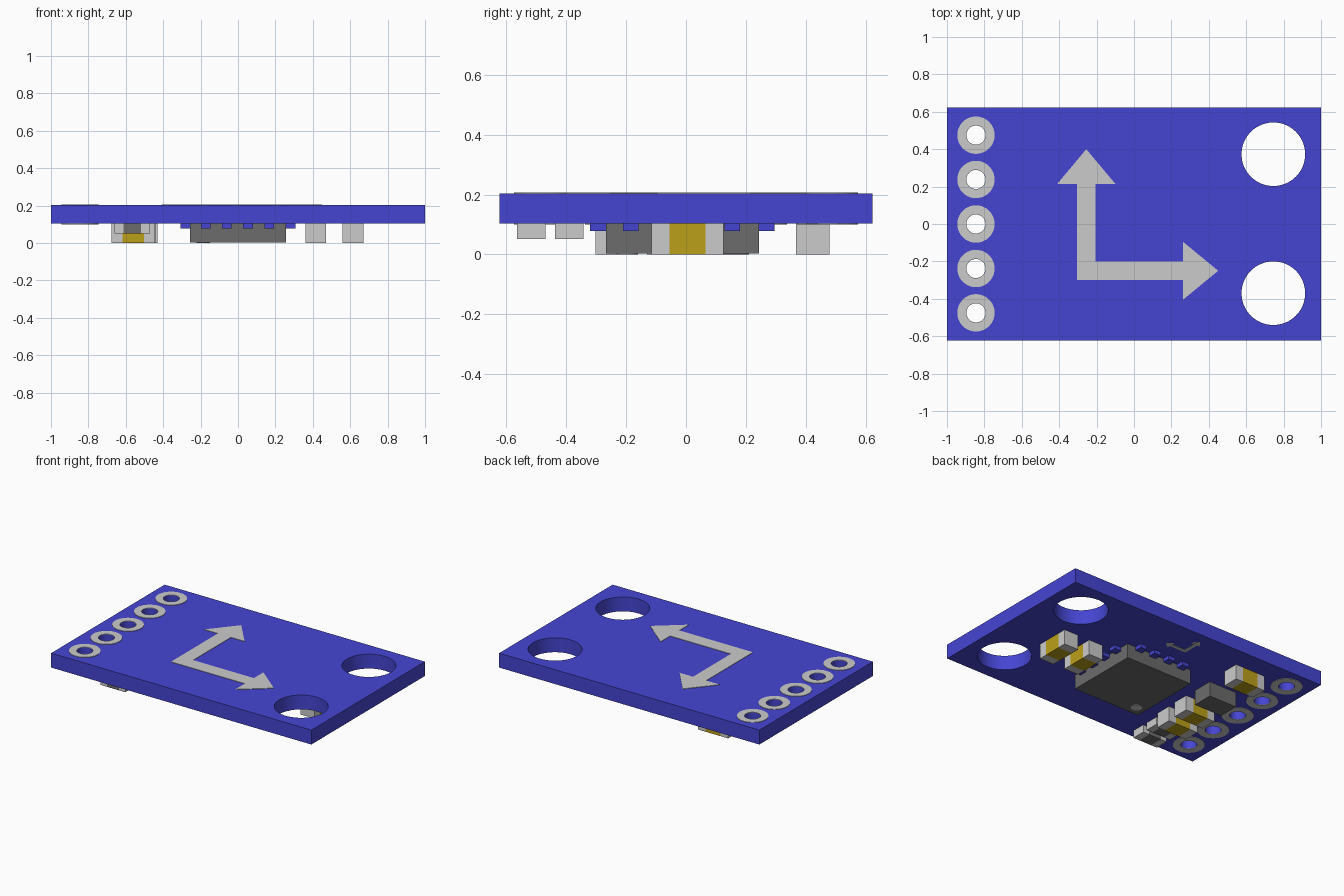
import bpy, bmesh, math

if "Cube" in bpy.data.objects:
    bpy.data.objects.remove(bpy.data.objects["Cube"])


def material(name, rgb):
    m = bpy.data.materials.new(name)
    m.diffuse_color = (*rgb, 1)
    m.use_nodes = True
    m.node_tree.nodes["Principled BSDF"].inputs["Base Color"].default_value = m.diffuse_color
    return m


BLUE = material("board_blue", (0.06, 0.06, 0.65))
DARK = material("chip_dark", (0.15, 0.15, 0.15))
GOLD = material("capacitor_gold", (0.50, 0.35, 0.01))


def circle(x, y, r, n=40):
    return [(x + r * math.cos(2 * math.pi * i / n),
             y + r * math.sin(2 * math.pi * i / n)) for i in range(n)]


def plate(name, loops, z0, z1, mat=None):
    """Flat plate from closed outlines; nested outlines become holes."""
    cu = bpy.data.curves.new(name, 'CURVE')
    cu.dimensions, cu.fill_mode, cu.extrude = '2D', 'BOTH', (z1 - z0) / 2
    for pts in loops:
        sp = cu.splines.new('POLY')
        sp.points.add(len(pts) - 1)
        for p, (x, y) in zip(sp.points, pts):
            p.co = (x, y, 0, 1)
        sp.use_cyclic_u = True
    ob = bpy.data.objects.new(name, cu)
    bpy.context.collection.objects.link(ob)
    ob.location.z = (z0 + z1) / 2
    bpy.ops.object.select_all(action='DESELECT')
    bpy.context.view_layer.objects.active = ob
    ob.select_set(True)
    bpy.ops.object.convert(target='MESH')
    ob = bpy.context.object
    bm = bmesh.new()
    bm.from_mesh(ob.data)
    bmesh.ops.remove_doubles(bm, verts=bm.verts, dist=1e-5)
    bmesh.ops.recalc_face_normals(bm, faces=bm.faces)
    bm.to_mesh(ob.data)
    bm.free()
    bpy.ops.object.shade_smooth_by_angle(angle=math.radians(30))
    ob.data.materials.clear()
    if mat:
        ob.data.materials.append(mat)
    return ob


def box(name, x0, x1, y0, y1, z0, z1, mat=None):
    me = bpy.data.meshes.new(name)
    bm = bmesh.new()
    bmesh.ops.create_cube(bm, size=1)
    bmesh.ops.scale(bm, verts=bm.verts, vec=(x1 - x0, y1 - y0, z1 - z0))
    bm.to_mesh(me)
    bm.free()
    ob = bpy.data.objects.new(name, me)
    ob.location = ((x0 + x1) / 2, (y0 + y1) / 2, (z0 + z1) / 2)
    bpy.context.collection.objects.link(ob)
    if mat:
        me.materials.append(mat)


def component(name, x0, x1, y0, y1, z0, mat, axis):
    """Surface part: coloured body between two grey end terminals."""
    lo, hi = (x0, x1) if axis == 'x' else (y0, y1)
    t = (hi - lo) / 4
    for part, a, b, m in (("terminal_a", lo, lo + t, None), ("body", lo + t, hi - t, mat),
                          ("terminal_b", hi - t, hi, None)):
        if axis == 'x':
            box(f"{name}_{part}", a, b, y0, y1, z0, BOT, m)
        else:
            box(f"{name}_{part}", x0, x1, a, b, z0, BOT, m)


BOT, TOP = 0.103, 0.203
PIN_X, PIN_Y = -0.845, [0.475, 0.238, 0, -0.238, -0.475]
MOUNTS = [(0.745, 0.373), (0.745, -0.37)]

# Board with pin holes and mounting holes
outline = [(-1, -0.623), (1, -0.623), (1, 0.623), (-1, 0.623)]
plate("circuit_board", [outline] + [circle(PIN_X, y, 0.051) for y in PIN_Y]
      + [circle(x, y, 0.17, 64) for x, y in MOUNTS], BOT, TOP, BLUE)

# Ring pads on both faces
for y in PIN_Y:
    ring = [circle(PIN_X, y, 0.1), circle(PIN_X, y, 0.051)]
    plate("top_ring_pad", ring, TOP, TOP + 0.003)
    plate("bottom_ring_pad", ring, BOT - 0.003, BOT)

# Direction arrows: large on top, small underneath
arrows = [(-0.305, -0.3), (0.262, -0.3), (0.262, -0.405), (0.45, -0.25), (0.262, -0.095),
          (0.262, -0.2), (-0.205, -0.2), (-0.205, 0.215), (-0.10, 0.215),
          (-0.255, 0.40), (-0.41, 0.215), (-0.305, 0.215)]
plate("top_direction_arrows", [arrows], TOP, TOP + 0.003)
small = [(-0.02 + 0.22 * x, 0.46 + 0.22 * y) for x, y in arrows]
plate("bottom_direction_arrows", [small], BOT - 0.003, BOT)

# Main chip with corner mark and four contacts on each side
CY, H = -0.012, 0.256
box("main_chip", -H, H, CY - H, CY + H, 0.003, BOT, DARK)
plate("chip_corner_mark", [circle(-0.185, CY - 0.185, 0.036)], 0, 0.003)
for c in (-0.173, -0.06, 0.054, 0.167):
    for s in (-1, 1):
        a, b = sorted((s * (H - 0.01), s * (H + 0.052)))
        box("chip_contact", c - 0.026, c + 0.026, CY + a, CY + b, 0.078, BOT, BLUE)
        box("chip_contact", a, b, CY + c - 0.026, CY + c + 0.026, 0.078, BOT, BLUE)

# Capacitors beside the mounting holes
for x in (0.36, 0.56):
    component("capacitor", x, x + 0.11, -0.115, 0.125, 0, GOLD, 'y')

# Capacitors, regulator and resistors beside the pin row
for y, x in ((-0.303, -0.675), (-0.13, -0.67), (0.367, -0.66)):
    component("capacitor", x, x + 0.23, y, y + 0.113, 0, GOLD, 'x')
box("regulator_chip", -0.655, -0.442, 0.065, 0.21, 0, BOT, DARK)
for y in (-0.565, -0.438):
    component("resistor", -0.66, -0.47, y, y + 0.095, 0.051, DARK, 'x')
